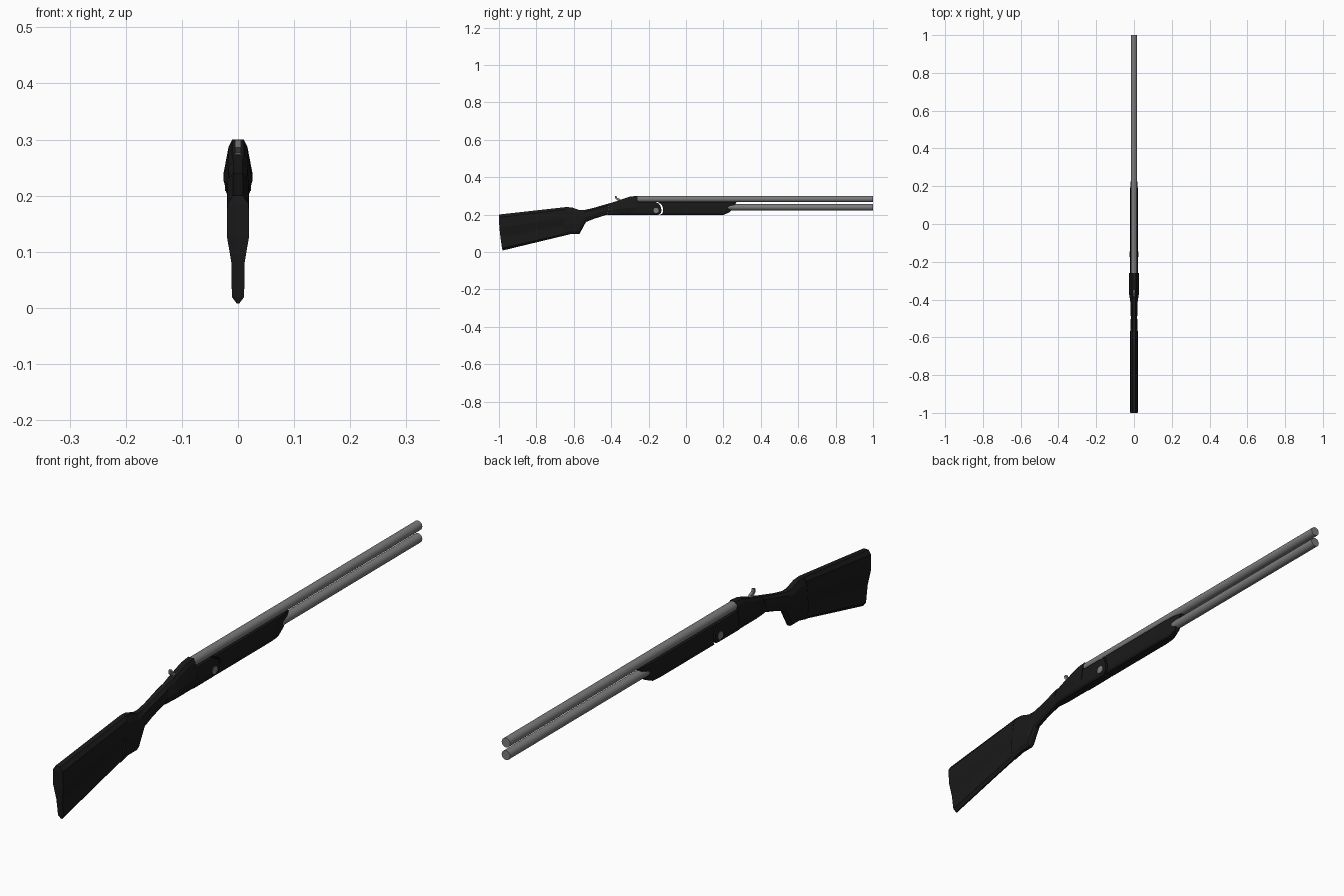
import bpy, bmesh, math
from mathutils import Matrix

if "Cube" in bpy.data.objects:
    bpy.data.objects.remove(bpy.data.objects["Cube"])


def material(name, v):
    m = bpy.data.materials.new(name)
    m.diffuse_color = (v, v, v, 1)
    m.use_nodes = True
    m.node_tree.nodes["Principled BSDF"].inputs["Base Color"].default_value = m.diffuse_color
    return m


BLACK = material("black", 0.01)
STEEL = material("steel", 0.2)


def finish(bm, name, mat):
    bmesh.ops.recalc_face_normals(bm, faces=bm.faces)
    me = bpy.data.meshes.new(name)
    bm.to_mesh(me)
    bm.free()
    me.materials.append(mat)
    ob = bpy.data.objects.new(name, me)
    bpy.context.collection.objects.link(ob)
    return ob


def loft(name, section, stations, mat):
    """section: (height fraction, width fraction) from bottom to top, mirrored in x.
    stations: (y top, z top, y bottom, z bottom, half width, bulge in y)."""
    bm = bmesh.new()
    rings = []
    n = len(section)
    for yt, zt, yb, zb, w, bulge in stations:
        def pt(t, k, s):
            y = yb + (yt - yb) * t + bulge * math.sqrt(max(0, 4 * t * (1 - t)))
            return bm.verts.new((s * k * w, y, zb + (zt - zb) * t))
        rings.append([pt(t, k, 1) for t, k in section] +
                     [pt(t, k, -1) for t, k in reversed(section)])
    for a, b in zip(rings, rings[1:]):
        for i in range(2 * n):
            j = (i + 1) % (2 * n)
            bm.faces.new((a[i], a[j], b[j], b[i]))
    for r in (rings[0], rings[-1]):
        for i in range(n - 1):
            bm.faces.new((r[i], r[i + 1], r[-2 - i], r[-1 - i]))
    return finish(bm, name, mat)


def rod(name, r, length, centre, axis, mat, sides=20):
    bm = bmesh.new()
    bmesh.ops.create_cone(bm, cap_ends=True, segments=sides, radius1=r, radius2=r, depth=length)
    bmesh.ops.transform(bm, matrix=Matrix.Translation(centre) @ Matrix.Rotation(math.pi / 2, 4, axis),
                        verts=bm.verts)
    for f in bm.faces:
        f.smooth = len(f.verts) == 4
    for e in bm.edges:
        e.smooth = all(f.smooth for f in e.link_faces)
    return finish(bm, name, mat)


# shoulder stock and grip
loft("stock", [(0, .12), (.06, .55), (.37, .58), (.63, 1), (.92, .95), (1, .45)], [
    (-1.0, .20, -.98, .008, .02, -.005),
    (-.64, .24, -.66, .085, .02, 0)], BLACK)
loft("grip", [(0, .3), (.1, .7), (.4, 1), (.85, .9), (1, .45)], [
    (-.64, .24, -.66, .085, .02, 0),
    (-.61, .238, -.62, .095, .02, 0),
    (-.57, .224, -.57, .095, .02, 0),
    (-.545, .224, -.535, .16, .018, 0),
    (-.50, .234, -.49, .178, .017, 0),
    (-.41, .26, -.42, .20, .019, 0)], BLACK)

# receiver, with raised breech and rounded hinge end
loft("receiver", [(0, .5), (.08, .75), (.4, 1), (.88, .64), (1, .4)], [
    (-.41, .26, -.42, .198, .019, 0),
    (-.37, .272, -.37, .198, .026, 0),
    (-.30, .296, -.30, .198, .026, 0),
    (-.26, .30, -.26, .198, .026, 0)], BLACK)
ARC = [(0, .7), (.1, .95), (.3, 1), (.5, 1), (.7, 1), (.85, .95), (1, .85)]
loft("receiver_front", ARC, [
    (-.27, .268, -.27, .198, .022, 0),
    (-.165, .268, -.15, .198, .021, .025)], BLACK)

# fore-end, hollowed around the hinge
loft("fore_end", ARC, [
    (-.155, .268, -.14, .198, .021, .025),
    (.19, .268, .16, .198, .021, 0),
    (.24, .268, .20, .198, .017, 0),
    (.27, .266, .235, .213, .010, 0)], BLACK)

# over-and-under barrels
rod("upper_barrel", .0165, 1.26, (0, .37, .283), 'X', STEEL)
rod("lower_barrel", .0165, .85, (0, .575, .239), 'X', STEEL)

# hinge pin
rod("hinge_pin", .014, .046, (0, -.16, .222), 'Y', STEEL, 16)

# curved opening lever
bm = bmesh.new()
path = [(-.345, .272), (-.355, .285), (-.369, .290), (-.371, .300),
        (-.380, .299), (-.378, .286), (-.366, .276), (-.365, .265)]
face = bm.faces.new([bm.verts.new((-.005, y, z)) for y, z in path])
new = bmesh.ops.extrude_face_region(bm, geom=[face])["geom"]
bmesh.ops.translate(bm, vec=(.01, 0, 0), verts=[v for v in new if isinstance(v, bmesh.types.BMVert)])
if not face.is_valid or len(bm.faces) < len(path) + 2:
    bmesh.ops.holes_fill(bm, edges=bm.edges)
finish(bm, "opening_lever", STEEL)
